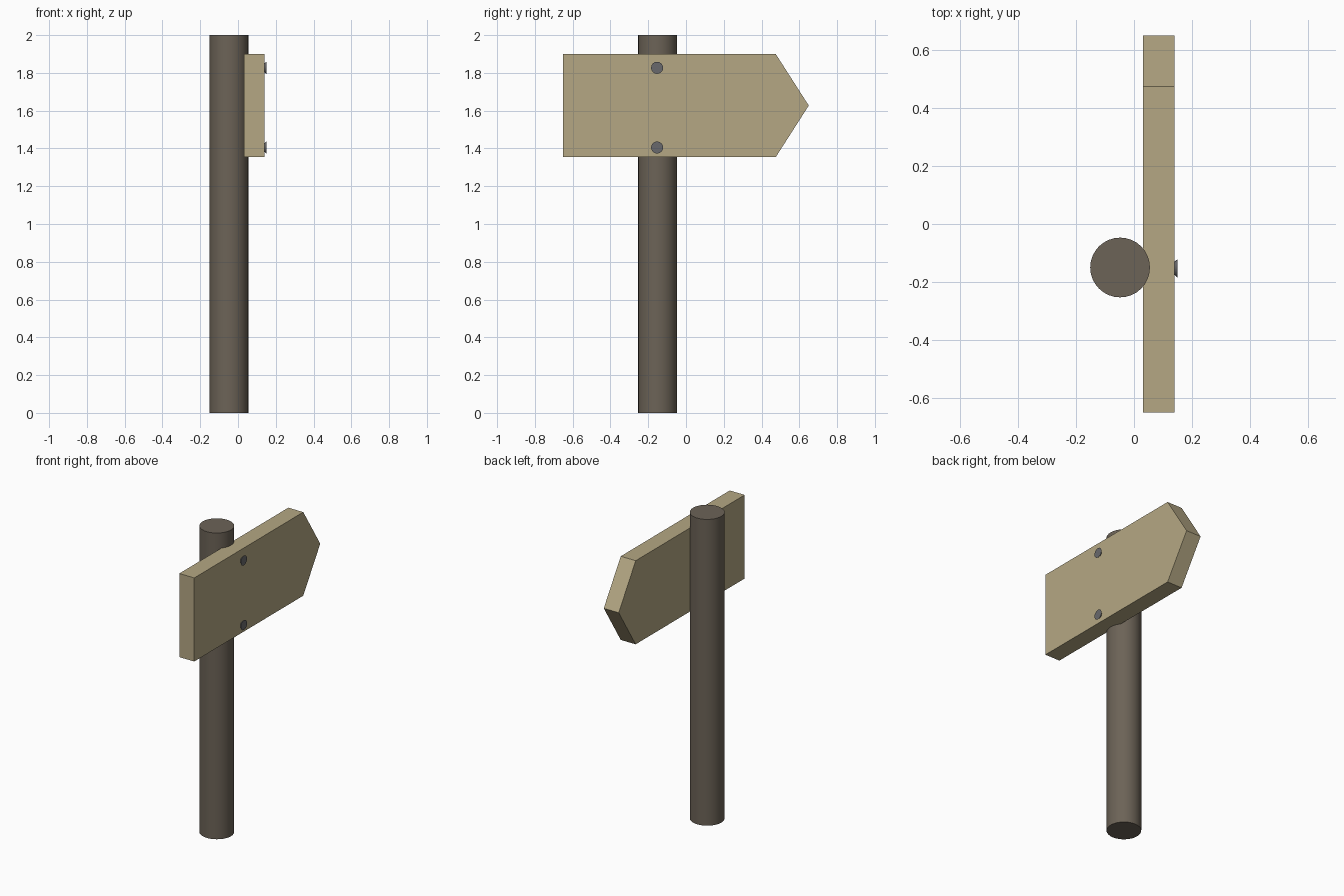
import bpy, bmesh, math

if "Cube" in bpy.data.objects:
    bpy.data.objects.remove(bpy.data.objects["Cube"])


def material(name, rgb):
    m = bpy.data.materials.new(name)
    m.diffuse_color = (*rgb, 1)
    m.use_nodes = True
    m.node_tree.nodes["Principled BSDF"].inputs["Base Color"].default_value = m.diffuse_color
    return m


def cone(name, r1, r2, depth, loc, mat, sides, rot=(0, 0, 0)):
    bpy.ops.mesh.primitive_cone_add(vertices=sides, radius1=r1, radius2=r2,
                                    depth=depth, location=loc, rotation=rot)
    ob = bpy.context.object
    ob.name = name
    ob.data.materials.append(mat)
    bpy.ops.object.shade_smooth_by_angle(angle=math.radians(35))
    return ob


dark_wood = material("dark_wood", (0.15, 0.125, 0.095))
light_wood = material("light_wood", (0.46, 0.39, 0.23))
iron = material("iron", (0.14, 0.14, 0.15))

# Round post
cone("post", 0.103, 0.103, 2.0, (-0.048, -0.15, 1.0), dark_wood, 32)

# Arrow-shaped board, extruded from its outline
outline = [(-0.65, 1.354), (0.475, 1.354), (0.65, 1.627), (0.475, 1.9), (-0.65, 1.9)]
bm = bmesh.new()
face = bm.faces.new([bm.verts.new((0.031, y, z)) for y, z in outline])
ext = bmesh.ops.extrude_face_region(bm, geom=[face])
bmesh.ops.translate(bm, vec=(0.108, 0, 0),
                    verts=[v for v in ext["geom"] if isinstance(v, bmesh.types.BMVert)])
bmesh.ops.recalc_face_normals(bm, faces=bm.faces)
mesh = bpy.data.meshes.new("arrow_board")
bm.to_mesh(mesh)
bm.free()
mesh.materials.append(light_wood)
board = bpy.data.objects.new("arrow_board", mesh)
bpy.context.collection.objects.link(board)

# Nail heads, flaring outward from the board
for name, z in (("upper_nail", 1.827), ("lower_nail", 1.405)):
    cone(name, 0.021, 0.032, 0.012, (0.144, -0.153, z), iron, 16, (0, math.pi / 2, 0))
